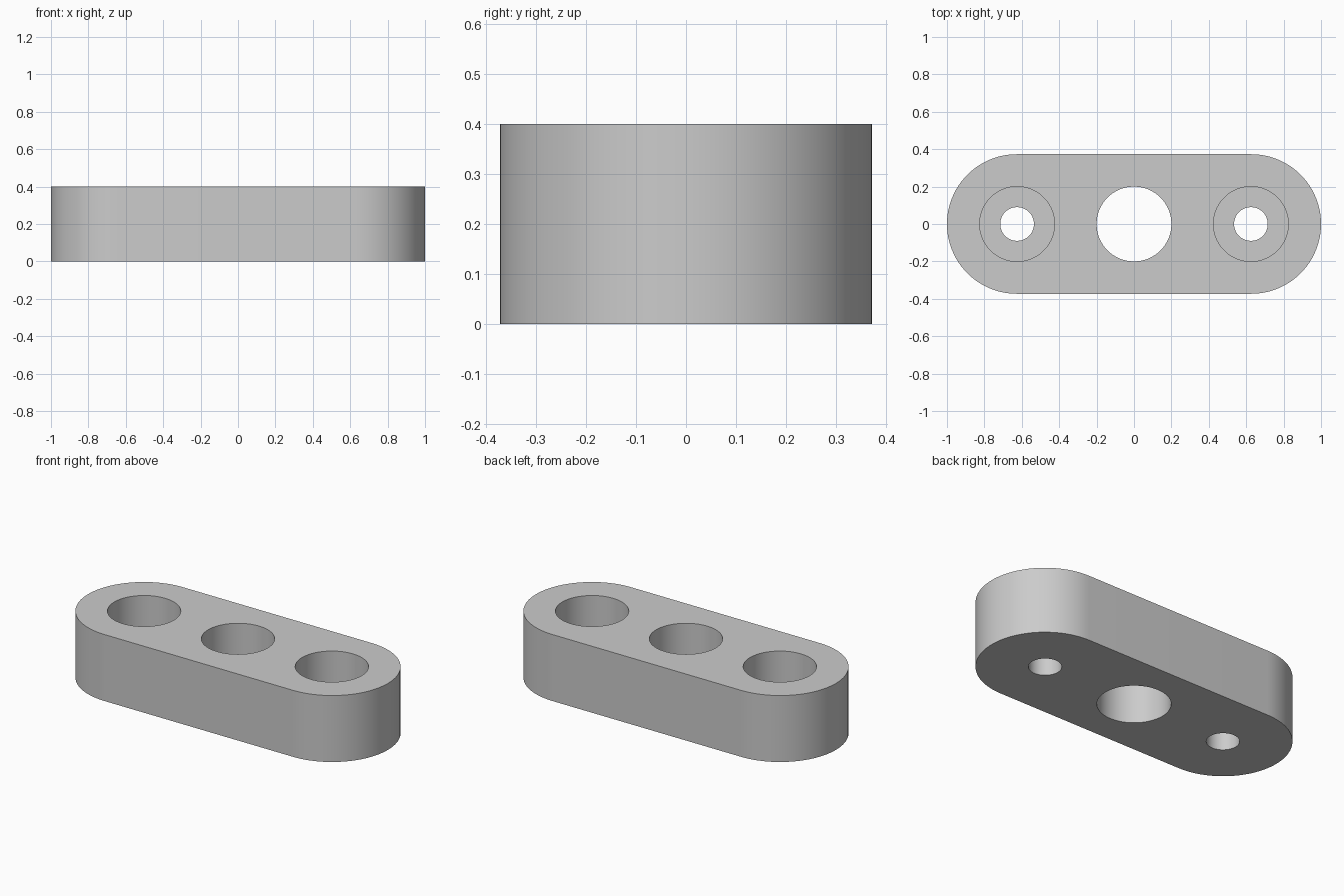
import bpy
import bmesh
import math

HEIGHT = 0.40
END_RADIUS = 0.373
END_X = 1 - END_RADIUS
HOLE_X = 0.625
BORE_RADIUS = 0.20
SCREW_RADIUS = 0.09
BORE_FLOOR = 0.20
MARGIN = 0.1
SIDES = 96

cube = bpy.data.objects.get("Cube")
if cube:
    bpy.data.objects.remove(cube, do_unlink=True)

grey = bpy.data.materials.new("plain_grey")
grey.use_nodes = True
colour = (0.6, 0.6, 0.6, 1)
grey.diffuse_color = colour
grey.node_tree.nodes["Principled BSDF"].inputs["Base Color"].default_value = colour


def make_object(name, bm):
    bmesh.ops.recalc_face_normals(bm, faces=bm.faces)
    mesh = bpy.data.meshes.new(name)
    bm.to_mesh(mesh)
    bm.free()
    mesh.materials.append(grey)
    obj = bpy.data.objects.new(name, mesh)
    bpy.context.collection.objects.link(obj)
    return obj


def turned_cutter(name, x, profile):
    """Solid of revolution from (radius, z) pairs, bottom to top."""
    bm = bmesh.new()
    rings = []
    for radius, z in profile:
        angles = [2 * math.pi * i / SIDES for i in range(SIDES)]
        rings.append([bm.verts.new((x + radius * math.cos(a), radius * math.sin(a), z))
                      for a in angles])
    for low, high in zip(rings, rings[1:]):
        for i in range(SIDES):
            j = (i + 1) % SIDES
            bm.faces.new((low[i], low[j], high[j], high[i]))
    bm.faces.new(rings[0])
    bm.faces.new(rings[-1])
    cutter = make_object(name, bm)
    cutter.hide_render = True
    return cutter


# Round-ended plate
bm = bmesh.new()
outline = []
for side in (1, -1):
    for i in range(SIDES // 2 + 1):
        a = -math.pi / 2 + 2 * math.pi * i / SIDES
        outline.append(bm.verts.new((side * (END_X + END_RADIUS * math.cos(a)),
                                     side * END_RADIUS * math.sin(a), 0)))
base = bm.faces.new(outline)
top = bmesh.ops.extrude_face_region(bm, geom=[base], use_keep_orig=True)
bmesh.ops.translate(bm, vec=(0, 0, HEIGHT),
                    verts=[v for v in top["geom"] if isinstance(v, bmesh.types.BMVert)])
plate = make_object("mounting_plate", bm)

# Straight centre hole and two counterbored screw holes
through = [(BORE_RADIUS, -MARGIN), (BORE_RADIUS, HEIGHT + MARGIN)]
stepped = [(SCREW_RADIUS, -MARGIN), (SCREW_RADIUS, BORE_FLOOR),
           (BORE_RADIUS, BORE_FLOOR), (BORE_RADIUS, HEIGHT + MARGIN)]
cutters = [turned_cutter("centre_hole_cutter", 0, through),
           turned_cutter("left_screw_hole_cutter", HOLE_X, stepped),
           turned_cutter("right_screw_hole_cutter", -HOLE_X, stepped)]

bpy.ops.object.select_all(action='DESELECT')
bpy.context.view_layer.objects.active = plate
plate.select_set(True)
for cutter in cutters:
    cut = plate.modifiers.new(cutter.name, 'BOOLEAN')
    cut.operation = 'DIFFERENCE'
    cut.solver = 'EXACT'
    cut.object = cutter
    bpy.ops.object.modifier_apply(modifier=cut.name)
    bpy.data.objects.remove(cutter, do_unlink=True)

# Smooth curved walls with crisp rims
bpy.ops.object.shade_smooth_by_angle(angle=math.radians(30))
